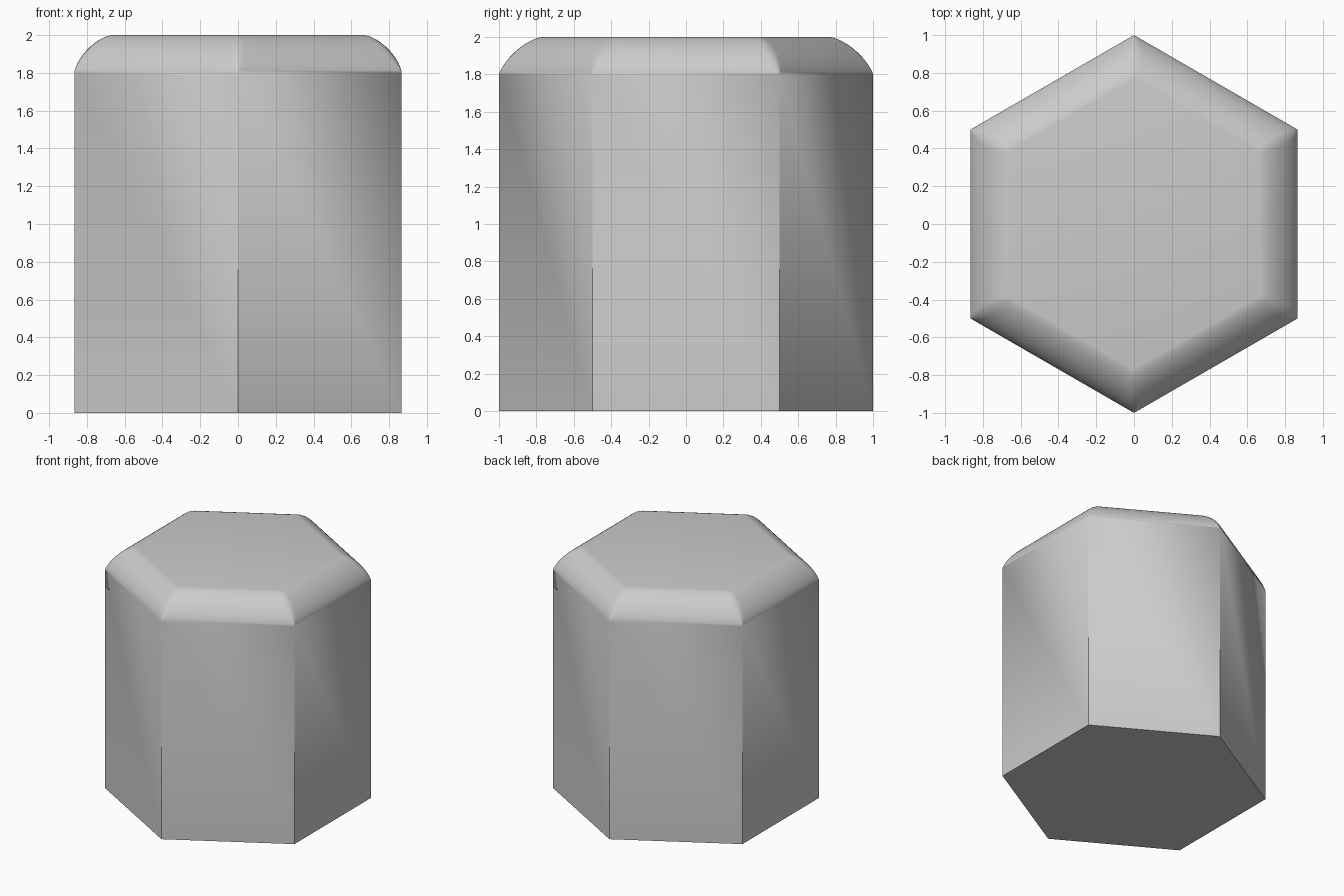
import bpy, bmesh, math
from mathutils import Vector

if "Cube" in bpy.data.objects:
    bpy.data.objects.remove(bpy.data.objects["Cube"])

BEVEL = 0.2       # inset and drop of the rounded top rim
POWER = 1.55      # rim profile, slightly flatter than a quarter circle
STEPS = 14
APOTHEM = math.cos(math.pi / 6)


def ring(bm, inset, z, soften):
    """Hexagon outline with each corner softened by a small curve."""
    radius = (APOTHEM - inset) / APOTHEM
    pts = [Vector((radius * math.sin(i * math.pi / 3),
                   radius * math.cos(i * math.pi / 3), z)) for i in range(6)]
    verts = []
    for i, p in enumerate(pts):
        a = p + (pts[i - 1] - p).normalized() * soften
        b = p + (pts[(i + 1) % 6] - p).normalized() * soften
        for k in range(5):
            t = k / 4
            verts.append(bm.verts.new(a * (1 - t) ** 2 + p * 2 * t * (1 - t) + b * t * t))
    return verts


bm = bmesh.new()

# Straight body, then the rounded rim up to the flat top
rings = [ring(bm, 0, 0, 0)]
for s in range(STEPS + 1):
    a = s / STEPS * math.pi / 2
    u = max(math.cos(a), 0) ** (2 / POWER)
    v = math.sin(a) ** (2 / POWER)
    rings.append(ring(bm, BEVEL * (1 - u), 2 - BEVEL + BEVEL * v,
                      0.045 * math.sin(2 * a)))
for lo, hi in zip(rings, rings[1:]):
    n = len(lo)
    for i in range(n):
        j = (i + 1) % n
        bm.faces.new((lo[i], lo[j], hi[j], hi[i]))
bm.faces.new(rings[0])
bm.faces.new(rings[-1])
bmesh.ops.remove_doubles(bm, verts=bm.verts[:], dist=1e-5)
bmesh.ops.recalc_face_normals(bm, faces=bm.faces[:])

mesh = bpy.data.meshes.new("hexagonal_block")
bm.to_mesh(mesh)
bm.free()
block = bpy.data.objects.new("hexagonal_block", mesh)
bpy.context.collection.objects.link(block)

# Smooth rim, crisp vertical and bottom edges
bpy.context.view_layer.objects.active = block
block.select_set(True)
bpy.ops.object.shade_smooth_by_angle(angle=math.radians(30))
